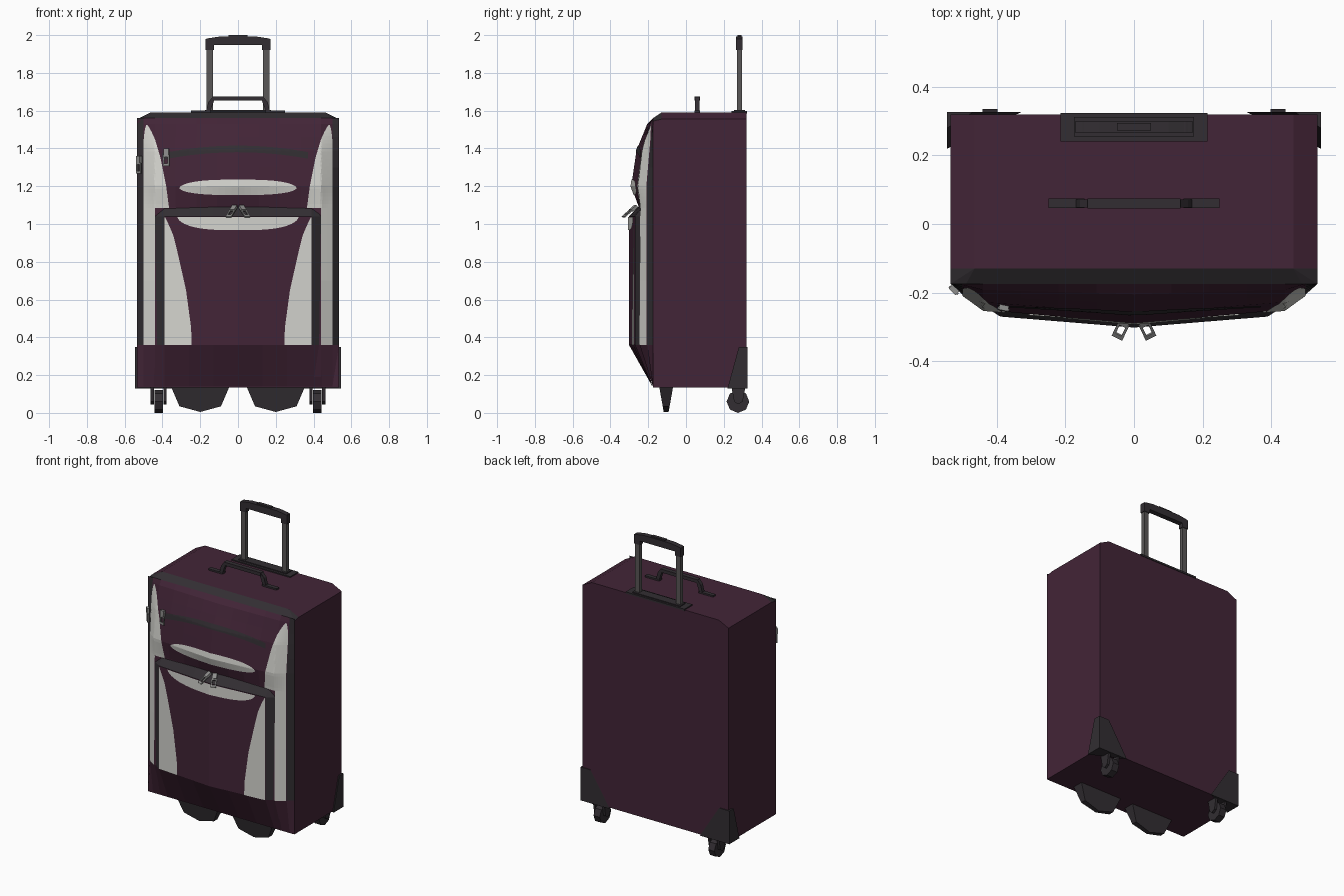
import bpy, bmesh, math
from mathutils import Matrix, Vector

if "Cube" in bpy.data.objects:
    bpy.data.objects.remove(bpy.data.objects["Cube"])


def material(name, rgb):
    m = bpy.data.materials.new(name)
    m.diffuse_color = (*rgb, 1)
    m.use_nodes = True
    m.node_tree.nodes["Principled BSDF"].inputs["Base Color"].default_value = m.diffuse_color
    return m


PURPLE = material("plum fabric", (0.055, 0.018, 0.038))
DARK = material("charcoal trim", (0.032, 0.027, 0.032))
WHITE = material("pale grey panel", (0.66, 0.66, 0.62))
STEEL = material("grey tube", (0.10, 0.095, 0.095))
METAL = material("zip metal", (0.27, 0.27, 0.265))


def finish(name, bm, *mats):
    me = bpy.data.meshes.new(name)
    bm.to_mesh(me)
    bm.free()
    for m in mats:
        me.materials.append(m)
    ob = bpy.data.objects.new(name, me)
    bpy.context.collection.objects.link(ob)
    return ob


def add_hull(bm, pts):
    vs = [bm.verts.new(p) for p in pts]
    r = bmesh.ops.convex_hull(bm, input=vs)
    junk = {g for g in r["geom_interior"] + r["geom_unused"] if isinstance(g, bmesh.types.BMVert)}
    bmesh.ops.delete(bm, geom=list(junk), context='VERTS')


def hull(name, pts, mat):
    bm = bmesh.new()
    add_hull(bm, pts)
    bmesh.ops.dissolve_limit(bm, angle_limit=0.01, verts=bm.verts, edges=bm.edges)
    bmesh.ops.recalc_face_normals(bm, faces=bm.faces)
    return finish(name, bm, mat)


def corners(a, b):
    return [(x, y, z) for x in (a[0], b[0]) for y in (a[1], b[1]) for z in (a[2], b[2])]


def box(name, a, b, mat):
    return hull(name, corners(a, b), mat)


def interp(t, pts):
    if t <= pts[0][0]:
        return pts[0][1]
    for (a, va), (b, vb) in zip(pts, pts[1:]):
        if t <= b:
            return va + (vb - va) * (t - a) / (b - a)
    return pts[-1][1]


def front_y(x, z):
    """Depth of the bulging front panel."""
    c = interp(z, [(.14, -.175), (.36, -.245), (1.09, -.25), (1.2, -.29), (1.39, -.262), (1.53, -.205), (1.56, -.175)])
    e = interp(z, [(.14, -.175), (.36, -.245), (1.09, -.238), (1.2, -.25), (1.39, -.228), (1.53, -.192), (1.56, -.175)])
    s = interp(z, [(.14, -.175), (.36, -.206), (1.2, -.206), (1.56, -.175)])
    return interp(abs(x), [(0, c), (.44, e), (.5, s), (.535, -.175)])


def pocket_y(x, z):
    """Depth of the raised front pocket."""
    t = interp(z, [(.14, 0), (.36, 1), (1.04, 1), (1.09, .6)])
    d = interp(abs(x), [(0, -.302), (.39, -.27), (.445, -.235)])
    return -.178 + t * (d + .178)


def surface(name, rows, yfn, mats, rule=None, lift=0.0):
    """Sheet through rows of (x, z) points, laid on a depth function."""
    bm = bmesh.new()
    vs = [[bm.verts.new((x, yfn(x, z) - lift, z)) for x, z in row] for row in rows]
    for r0, r1 in zip(vs, vs[1:]):
        for i in range(len(r0) - 1):
            f = bm.faces.new((r0[i], r0[i + 1], r1[i + 1], r1[i]))
            f.normal_update()
            if f.normal.y > 0:
                f.normal_flip()
            if rule:
                f.material_index = rule(f.calc_center_median())
    return finish(name, bm, *mats)


def plate(name, lines, yfn, mat, n=8):
    """Thin coloured panel spanning between pairs of edge points."""
    rows = [[(a[0] + (b[0] - a[0]) * i / n, a[1] + (b[1] - a[1]) * i / n) for i in range(n + 1)] for a, b in lines]
    return surface(name, rows, yfn, [mat], lift=0.004)


def mirrored(half):
    return [-x for x in reversed(half) if x] + list(half)


# Case shell: chamfered top corners and a trimmed front top edge
def ring(y, x, zc, xt, zt):
    return [(s * a, y, z) for s in (-1, 1) for a, z in ((x, .135), (x, zc), (xt, zt))]


shell = hull("case_shell", ring(.32, .535, 1.555, .465, 1.59) + ring(-.13, .535, 1.555, .465, 1.59)
             + ring(-.175, .535, 1.545, .49, 1.56), PURPLE)
shell.data.materials.append(DARK)
for p in shell.data.polygons:
    if p.center.y < -.13 and p.normal.z > .3:
        p.material_index = 1

# Bulging front panel with charcoal side borders
xs = mirrored([0, .11, .22, .33, .44, .5, .535])
surface("front_panel", [[(x, z) for x in xs] for z in (.14, .36, .7, 1.09, 1.145, 1.2, 1.3, 1.39, 1.46, 1.53, 1.56)],
        front_y, [PURPLE, DARK], lambda c: int(abs(c.x) > .5 and c.z > .36))

# Raised pocket with charcoal zip border
px = mirrored([0, .13, .26, .39, .445])
rows = [[(x, z - (.03 if abs(x) > .4 and z > 1.05 else 0)) for x in px] for z in (.14, .36, .7, 1.04, 1.09)]
surface("front_pocket", rows, pocket_y, [PURPLE, DARK],
        lambda c: int(c.z > .36 and (c.z > 1.04 or abs(c.x) > .39)))

# Pale side panels, mirrored
inner = [(.36, .245), (.45, .248), (.65, .275), (.85, .32), (.95, .345), (1.035, .385)]
upper_in = [(1.085, .365), (1.2, .38), (1.35, .41), (1.45, .44), (1.5, .463), (1.525, .48)]
upper_out = [(1.085, .5), (1.44, .5), (1.5, .494), (1.525, .485)]
for s, side in ((-1, "left"), (1, "right")):
    zs = [.36 + .675 * i / 14 for i in range(15)]
    plate(f"pocket_pale_panel_{side}", [((s * interp(z, inner), z), (s * .39, z)) for z in zs], pocket_y, WHITE)
    plate(f"side_pale_strip_{side}", [((s * .44, z), (s * .5, z)) for z in (.36, .7, 1.085)], front_y, WHITE)
    zs = [1.085 + .44 * i / 22 for i in range(23)]
    plate(f"upper_pale_panel_{side}",
          [((s * interp(z, upper_in), z), (s * interp(z, upper_out), z)) for z in zs], front_y, WHITE, 12)

# Pale lens panels above and below the pocket zip
us = [math.sin(math.pi * (i / 28 - .5)) for i in range(29)]
bulge = [max(0, 1 - abs(u) ** 3) ** .55 for u in us]
plate("upper_pale_lens", [((.31 * u, 1.19 - .037 * b), (.31 * u, 1.19 + .045 * b)) for u, b in zip(us, bulge)],
      front_y, WHITE, 12)
plate("lower_pale_lens", [((.32 * u, 1.037 - .07 * b), (.32 * u, 1.037)) for u, b in zip(us, bulge)], pocket_y, WHITE)

# Arched upper zip band
plate("upper_zip_band", [((x, 1.38 - .25 * x * x), (x, 1.415 - .25 * x * x))
                         for x in [-.4 + .77 * i / 16 for i in range(17)]], front_y, DARK)


# Zip pulls: a slider with a small open tab
def zip_pull(name, loc, tilt, turn, roll=0):
    m = (Matrix.Translation(loc) @ Matrix.Rotation(turn, 4, 'Z') @ Matrix.Rotation(roll, 4, 'Y')
         @ Matrix.Rotation(tilt, 4, 'X'))
    bm = bmesh.new()
    for a, b in (((-.014, -.008, -.022), (.014, .008, .015)), ((-.017, -.005, -.07), (-.009, .002, -.02)),
                 ((.009, -.005, -.07), (.017, .002, -.02)), ((-.017, -.005, -.078), (.017, .002, -.064)),
                 ((-.017, -.005, -.03), (.017, .002, -.02))):
        add_hull(bm, [m @ Vector(p) for p in corners(a, b)])
    bmesh.ops.recalc_face_normals(bm, faces=bm.faces)
    finish(name, bm, METAL)


for s, side in ((-1, "left"), (1, "right")):
    zip_pull(f"pocket_zip_pull_{side}", (s * .022, -.275, 1.085), math.radians(-52), s * .45)
zip_pull("upper_zip_pull", (-.38, -.245, 1.385), -.05, -.2)
zip_pull("side_zip_pull", (-.525, -.192, 1.345), 0, -.75)

# Corner guards, caster wheels and front feet, mirrored
for s, side in ((-1, "left"), (1, "right")):
    hull(f"corner_guard_{side}", [(s * x, y, z) for x, y, z in
         ((.545, .22, .13), (.545, .28, .35), (.545, .326, .35), (.545, .326, .13), (.33, .326, .13), (.47, .326, .35))],
         DARK)
    bm = bmesh.new()
    bmesh.ops.create_cone(bm, cap_ends=True, segments=8, radius1=.06, radius2=.06, depth=.045,
                          matrix=Matrix.Translation((s * .42, .275, .06)) @ Matrix.Rotation(math.pi / 2, 4, 'Y'))
    finish(f"wheel_{side}", bm, DARK)
    for k in (-1, 1):
        x = s * .42 + k * .034
        hull(f"wheel_fork_{side}_{'inner' if k * s < 0 else 'outer'}",
             [(x + d, y, z) for d in (-.008, .008)
              for y, z in ((.24, .14), (.315, .14), (.30, .06), (.275, .045), (.255, .06))], DARK)
    hull(f"front_foot_{side}", [(s * (.2 + x), -.105 + k * w, z) for k in (-1, 1) for x, w, z in
         ((-.155, .037, .14), (.155, .037, .14), (-.11, .018, .035), (.11, .018, .035), (0, .013, .005))], DARK)

# Telescopic pull handle
box("handle_base_plate", (-.215, .24, 1.585), (.215, .324, 1.597), DARK)
box("handle_base_rim", (-.175, .255, 1.59), (.175, .312, 1.603), DARK)
for s, side in ((-1, "left"), (1, "right")):
    box(f"handle_tube_{side}", (s * .133, .27, 1.58), (s * .166, .296, 1.94), STEEL)
    hull(f"grip_end_{side}", [(s * x, y, z) for y in (.266, .3) for x, z in
         ((.128, 1.92), (.171, 1.92), (.171, 1.98), (.15, 1.985), (.128, 1.985))], DARK)
hull("grip_bar", [(s * x, y, z) for s in (-1, 1) for y in (.266, .3) for x, z in
     ((.165, 1.947), (.165, 1.982), (.1, 1.992))], DARK)
box("grip_button", (-.05, .272, 1.985), (.05, .294, 2.0), DARK)

# Top carry handle
for s, side in ((-1, "left"), (1, "right")):
    box(f"carry_pad_{side}", (s * .145, .046, 1.585), (s * .25, .074, 1.6), DARK)
    hull(f"carry_arm_{side}", [(s * x, y, z) for y in (.048, .072) for x, z in
         ((.148, 1.595), (.17, 1.595), (.157, 1.645), (.135, 1.672), (.125, 1.658))], DARK)
box("carry_bar", (-.135, .045, 1.653), (.135, .075, 1.675), DARK)
